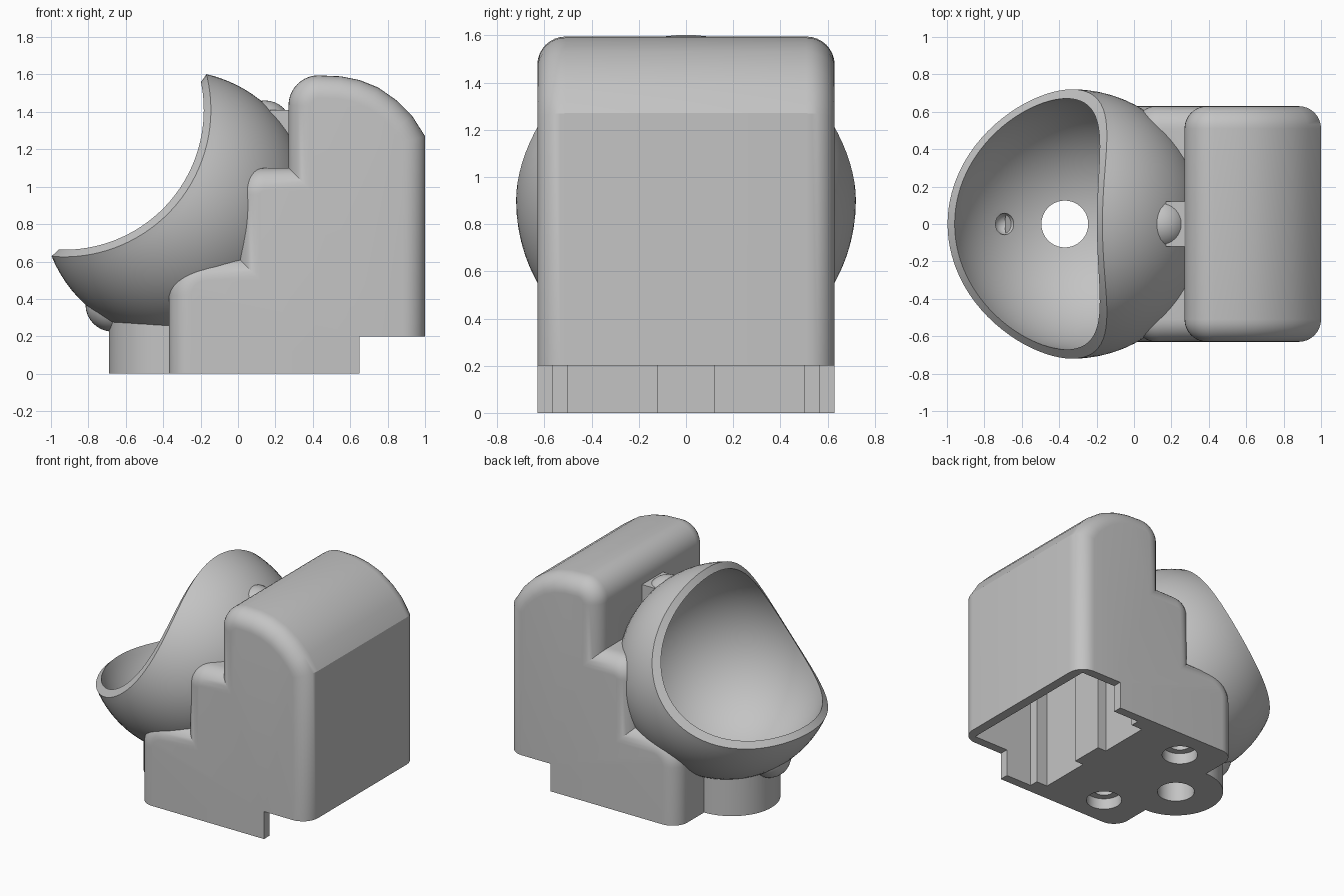
import bpy, bmesh, math
from mathutils import Vector, Matrix

if "Cube" in bpy.data.objects:
    bpy.data.objects.remove(bpy.data.objects["Cube"])

grey = bpy.data.materials.new("plain grey")
grey.diffuse_color = (0.55, 0.55, 0.55, 1)
grey.use_nodes = True
grey.node_tree.nodes["Principled BSDF"].inputs["Base Color"].default_value = grey.diffuse_color

C = Vector((-0.33, 0, 0.90))       # bowl centre
R_OUT, R_IN = 0.72, 0.672


def finish(name, bm):
    bmesh.ops.recalc_face_normals(bm, faces=bm.faces)
    me = bpy.data.meshes.new(name)
    bm.to_mesh(me)
    bm.free()
    me.materials.append(grey)
    ob = bpy.data.objects.new(name, me)
    bpy.context.collection.objects.link(ob)
    return ob


def box(name, x0, x1, y0, y1, z0, z1):
    bm = bmesh.new()
    mid = Vector(((x0 + x1) / 2, (y0 + y1) / 2, (z0 + z1) / 2))
    bmesh.ops.create_cube(bm, size=1, matrix=Matrix.Translation(mid) @
                          Matrix.Diagonal((x1 - x0, y1 - y0, z1 - z0, 1)))
    return finish(name, bm)


def cylinder(name, x, y, r, z0, z1):
    bm = bmesh.new()
    bmesh.ops.create_cone(bm, cap_ends=True, segments=64, radius1=r, radius2=r, depth=z1 - z0,
                          matrix=Matrix.Translation((x, y, (z0 + z1) / 2)))
    return finish(name, bm)


def sphere(name, centre, r, seg=32):
    bm = bmesh.new()
    bmesh.ops.create_uvsphere(bm, u_segments=seg, v_segments=seg // 2, radius=r,
                              matrix=Matrix.Translation(centre))
    return finish(name, bm)


def select(ob):
    bpy.ops.object.select_all(action='DESELECT')
    ob.select_set(True)
    bpy.context.view_layer.objects.active = ob


def cut(ob, *cutters):
    select(ob)
    for c in cutters:
        m = ob.modifiers.new("cut", 'BOOLEAN')
        m.operation, m.solver, m.object = 'DIFFERENCE', 'EXACT', c
        bpy.ops.object.modifier_apply(modifier=m.name)


def arc(cx, cz, r, a0, a1, n=10):
    return [(cx + r * math.cos(math.radians(a0 + (a1 - a0) * i / n)),
             cz + r * math.sin(math.radians(a0 + (a1 - a0) * i / n))) for i in range(n + 1)]


# stepped body: side profile, clockwise from the front bottom
prof = [(-0.37, 0)]
prof += arc(-0.17, 0.42, 0.20, 180, 90)
prof += [(0, 0.62)]
prof += arc(0.14, 0.96, 0.14, 180, 90)
prof += [(0.27, 1.10)]
prof += arc(0.43, 1.435, 0.16, 180, 90)
prof += [(0.55, 1.59), (0.65, 1.57), (0.75, 1.53), (0.85, 1.46), (0.93, 1.38), (1, 1.27),
         (1, 0.2), (0.65, 0.2), (0.65, 0)]


def inset_profile(pts, d):
    """Move every outline edge inward by d, except the lower flat ones."""
    n = len(pts)
    lines = []
    for i in range(n):
        p, q = Vector(pts[i]), Vector(pts[(i + 1) % n])
        t = (q - p).normalized()
        low = max(p.y, q.y) <= 0.21
        lines.append((Vector((t.y, -t.x)), 0 if low else d))
    out = []
    for i in range(n):
        (n1, d1), (n2, d2) = lines[i - 1], lines[i]
        det = n1.x * n2.y - n1.y * n2.x
        out.append((pts[i][0] + (d1 * n2.y - d2 * n1.y) / det,
                    pts[i][1] + (n1.x * d2 - n2.x * d1) / det))
    return out


HALF, FILLET, STEPS = 0.63, 0.12, 8
sections = []
for i in range(STEPS + 1):
    a = math.pi / 2 * i / STEPS
    sections.append((HALF - FILLET * (1 - math.cos(a)), FILLET * (1 - math.sin(a))))
# from the cap (full inset) to the full outline, then mirrored
half = [(HALF - FILLET + FILLET * math.cos(math.pi / 2 * i / STEPS),
         FILLET * (1 - math.sin(math.pi / 2 * i / STEPS))) for i in range(STEPS + 1)]
sections = [(-y, d) for y, d in half] + [(y, d) for y, d in reversed(half)]
bm = bmesh.new()
rings = [[bm.verts.new((x, y, z)) for x, z in inset_profile(prof, d)] for y, d in sections]
for a, b in zip(rings, rings[1:]):
    for i in range(len(prof)):
        j = (i + 1) % len(prof)
        bm.faces.new((a[i], a[j], b[j], b[i]))
bm.faces.new(rings[0])
bm.faces.new(rings[-1])
body = finish("body", bm)

# front foot and rear guide bar
foot = cylinder("front_foot", -0.37, 0, 0.32, 0, 0.6)
bar = box("guide_bar", 0.17, 0.42, -0.12, 0.12, 0.0, 1.41)

# bowl: spherical shell with a saddle-shaped rim
axis = Vector((0.75, 0, -0.66)).normalized()
side = Vector((0, 1, 0))
e1 = side.cross(axis)
K = Vector((-0.93, 0, 1.41))


def bowl_point(r, th, ph):
    return C + r * (math.cos(th) * axis +
                    math.sin(th) * (math.cos(ph) * e1 + math.sin(ph) * side))


def rim_angle(r, ph, rim_r):
    lo, hi = 0.3, math.pi
    for _ in range(40):
        mid = (lo + hi) / 2
        v = bowl_point(r, mid, ph) - K
        if math.hypot(v.x, v.z) > rim_r:
            lo = mid
        else:
            hi = mid
    return lo


N, M = 96, 28
bm = bmesh.new()
poles = [bm.verts.new(C + r * axis) for r in (R_OUT, R_IN)]
shells = []
for r, rim_r in ((R_OUT, 0.785), (R_IN, 0.747)):
    phs = [2 * math.pi * i / N for i in range(N)]
    ends = [rim_angle(r, p, rim_r) for p in phs]
    shells.append([[bm.verts.new(bowl_point(r, t * k / M, p)) for p, t in zip(phs, ends)]
                   for k in range(1, M + 1)])
loops = shells[0] + shells[1][::-1]
for a, b in zip(loops, loops[1:]):
    for i in range(N):
        j = (i + 1) % N
        bm.faces.new((a[i], a[j], b[j], b[i]))
for pole, ring in ((poles[0], loops[0]), (poles[1], loops[-1])):
    for i in range(N):
        bm.faces.new((pole, ring[i], ring[(i + 1) % N]))
bowl = finish("bowl", bm)

# pivot bumps outside the bowl with dimples inside
inner = sphere("inner_cutter", C, 0.69, 96)
bump_inner = sphere("bump_cutter", C, R_IN + 0.004, 96)
dirs = [Vector((-0.54, 0, -0.84)), Vector((0.75, 0, 0.66))]
bumps, dimples = [], []
for label, d in zip(("lower", "upper"), dirs):
    d.normalize()
    bumps.append(sphere(label + "_pivot_bump", C + 0.63 * d, 0.145))
    dimples.append(sphere("dimple_cutter", C + 0.665 * d, 0.058))
    cut(bumps[-1], bump_inner, dimples[-1])

# cutters: drain, rear cavity, screw holes
drain = cylinder("drain_cutter", -0.37, 0, 0.125, -0.2, 0.7)
cavity = box("cavity_cutter", 0.44, 0.93, -0.565, 0.565, -0.2, 1.30)
recess = box("recess_cutter", 0.35, 0.60, -0.50, 0.50, -0.2, 1.29)
screws = []
for y in (-0.4, 0.4):
    screws += [cylinder("screw_cutter", -0.07, y, 0.12, -0.1, 0.08),
               cylinder("screw_cutter", -0.07, y, 0.07, -0.05, 0.25)]

cut(body, cavity, recess, inner, drain, *screws)
cut(foot, inner, drain)
cut(bar, inner)
cut(bowl, drain, *dimples)

for c in [inner, bump_inner, drain, cavity, recess] + screws + dimples:
    bpy.data.objects.remove(c)

for ob in [body, foot, bar, bowl] + bumps:
    select(ob)
    bpy.ops.object.shade_smooth_by_angle(angle=math.radians(30))
